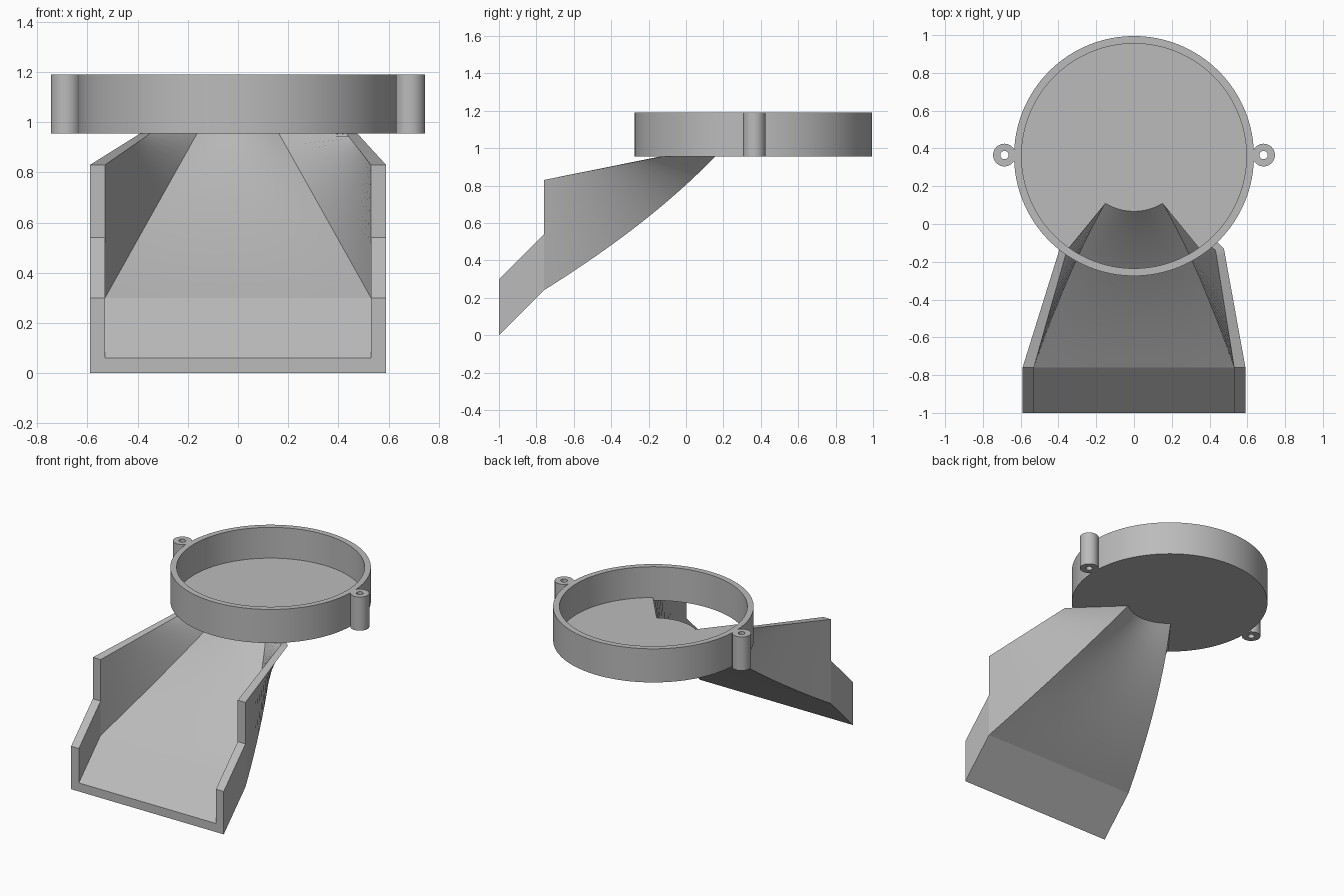
import bpy, bmesh, math
from mathutils import Vector

if "Cube" in bpy.data.objects:
    bpy.data.objects.remove(bpy.data.objects["Cube"], do_unlink=True)

grey = bpy.data.materials.new("plain grey")
grey.use_nodes = True
colour = (0.5, 0.5, 0.5, 1)
grey.diffuse_color = colour
grey.node_tree.nodes["Principled BSDF"].inputs["Base Color"].default_value = colour

CY = 0.36             # dish centre on y
Z0, Z1 = 0.955, 1.19  # dish bottom and top


def finish(name, bm):
    bmesh.ops.recalc_face_normals(bm, faces=bm.faces)
    mesh = bpy.data.meshes.new(name)
    bm.to_mesh(mesh)
    bm.free()
    mesh.materials.append(grey)
    ob = bpy.data.objects.new(name, mesh)
    bpy.context.collection.objects.link(ob)
    bpy.ops.object.select_all(action='DESELECT')
    ob.select_set(True)
    bpy.context.view_layer.objects.active = ob
    bpy.ops.object.shade_smooth_by_angle(angle=math.radians(25))


def tube(name, x, y, r_out, r_in, segs):
    """Hollow upright cylinder spanning the dish height."""
    bm = bmesh.new()
    profile = [(r_out, Z0), (r_out, Z1), (r_in, Z1), (r_in, Z0)]
    rings = []
    for i in range(segs):
        a = math.tau * i / segs
        rings.append([bm.verts.new((x + r * math.cos(a), y + r * math.sin(a), z))
                      for r, z in profile])
    for i in range(segs):
        p, q = rings[i], rings[(i + 1) % segs]
        for j in range(4):
            k = (j + 1) % 4
            bm.faces.new((p[j], q[j], q[k], p[k]))
    finish(name, bm)


def arc(r, start, end, n):
    angles = [math.radians(start + (end - start) * i / n) for i in range(n + 1)]
    return [(r * math.cos(a), CY + r * math.sin(a), Z0) for a in angles]


# Dish wall and screw lugs
tube("dish_wall", 0, CY, 0.635, 0.595, 128)
for side, name in ((-1, "right_lug"), (1, "left_lug")):
    tube(name, side * 0.686, CY + 0.005, 0.06, 0.022, 40)

# Dish floor with the outlet sector left open
bm = bmesh.new()
outline = arc(0.605, -54.7, 234.7, 100) + arc(0.293, 239, 301, 16)
floor = bm.faces.new([bm.verts.new(p) for p in outline])
ext = bmesh.ops.extrude_face_region(bm, geom=[floor], use_keep_orig=True)
bmesh.ops.translate(bm, vec=(0, 0, 0.02),
                    verts=[v for v in ext["geom"] if isinstance(v, bmesh.types.BMVert)])
finish("dish_floor", bm)

# Chute: lofted from U-shaped sections
COLS = 12


def section(bottom, inner, tops, inner_tops, dips=(0, 0)):
    """U section: outer path and inner path, both running from -x to +x."""
    paths = []
    for corner, top, dip in ((bottom, tops, dips[0]), (inner, inner_tops, dips[1])):
        path = [top[0]]
        for i in range(COLS + 1):
            u = 2 * i / COLS - 1
            path.append(Vector((corner.x * u, corner.y - dip * (1 - u * u), corner.z)))
        paths.append(path + [top[1]])
    return paths


def loft(name, sections, back_cap):
    bm = bmesh.new()
    loops = [([bm.verts.new(p) for p in a], [bm.verts.new(p) for p in b])
             for a, b in sections]
    for s, t in zip(loops, loops[1:]):
        s, t = s[0] + s[1][::-1], t[0] + t[1][::-1]
        for i in range(len(s)):
            k = (i + 1) % len(s)
            bm.faces.new((s[i], s[k], t[k], t[i]))
    for a, b in [loops[0]] + ([loops[-1]] if back_cap else []):
        for i in range(len(a) - 1):
            bm.faces.new((a[i], a[i + 1], b[i + 1], b[i]))
    finish(name, bm)


def pair(x, y, z):
    return [Vector((-x, y, z)), Vector((x, y, z))]


# Straight lip at the front
loft("chute_lip", [
    section(Vector((0.59, y, z)), Vector((0.53, y, z + 0.06)),
            pair(0.59, y, z + 0.30), pair(0.53, y, z + 0.30))
    for y, z in ((-1, 0), (-0.76, 0.24))], False)

# Tapering body that narrows up to the dish outlet
YB = -0.76
start_out, end_out = Vector((0.59, YB, 0.24)), Vector((0.18, 0.155, Z0))
start_in, end_in = Vector((0.53, YB, 0.30)), Vector((0.152, 0.11, Z0 + 0.02))
top_out = pair(0.59, YB, 0.83)
top_in = pair(0.53, YB, 0.83)
top_out_end = [Vector((-0.39, -0.12, Z0)), Vector((0.476, -0.13, Z0))]
top_in_end = [Vector((-0.35, -0.12, Z0)), Vector((0.432, -0.14, Z0))]


def bowed(a, b, t):
    p = a.lerp(b, t)
    p.y += (b.y - a.y) * 0.25 * t * (1 - t)
    return p


STEPS = 20
body = []
for i in range(STEPS + 1):
    t = i / STEPS
    body.append(section(bowed(start_out, end_out, t), bowed(start_in, end_in, t),
                        [a.lerp(b, t) for a, b in zip(top_out, top_out_end)],
                        [a.lerp(b, t) for a, b in zip(top_in, top_in_end)],
                        (0.068 * t, 0.043 * t)))
loft("chute_body", body, True)
